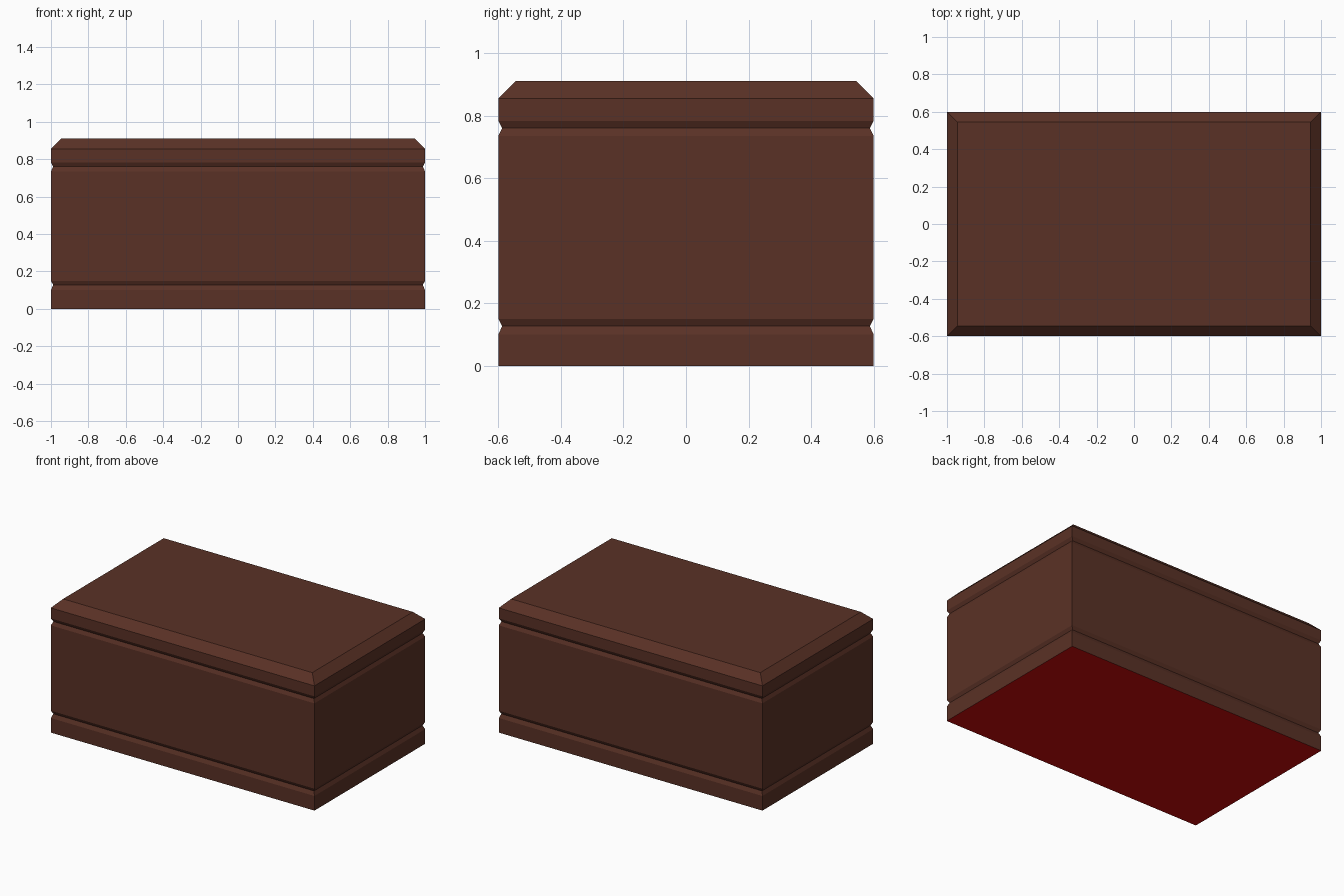
import bpy
import bmesh

if "Cube" in bpy.data.objects:
    bpy.data.objects.remove(bpy.data.objects["Cube"])

HALF_X, HALF_Y = 1.0, 0.6
GROOVE = 0.012


def material(name, color):
    m = bpy.data.materials.new(name)
    m.diffuse_color = (*color, 1.0)
    m.use_nodes = True
    m.node_tree.nodes["Principled BSDF"].inputs["Base Color"].default_value = m.diffuse_color
    return m


wood = material("dark brown wood", (0.102, 0.031, 0.019))
red = material("red lining", (0.6, 0.003, 0.003))


def stacked_box(name, profile, cap_bottom=False, cap_top=False):
    """Loft rectangular rings given as (inset, height) pairs."""
    bm = bmesh.new()
    rings = []
    for inset, z in profile:
        x, y = HALF_X - inset, HALF_Y - inset
        rings.append([bm.verts.new((sx * x, sy * y, z))
                      for sx, sy in ((-1, -1), (1, -1), (1, 1), (-1, 1))])
    for low, high in zip(rings, rings[1:]):
        for i in range(4):
            j = (i + 1) % 4
            bm.faces.new((low[i], low[j], high[j], high[i]))
    if cap_bottom:
        bm.faces.new(rings[0][::-1])
    if cap_top:
        bm.faces.new(rings[-1])
    mesh = bpy.data.meshes.new(name)
    mesh.materials.append(wood)
    mesh.materials.append(red)
    bm.to_mesh(mesh)
    bm.free()
    # faces pointing straight down get the red underside colour
    for p in mesh.polygons:
        p.material_index = 1 if p.normal.z < -0.99 else 0
    obj = bpy.data.objects.new(name, mesh)
    bpy.context.collection.objects.link(obj)
    return obj


# plinth with the red underside, up to the lower groove
stacked_box("base_plinth", [(0, 0), (0, 0.10), (GROOVE, 0.127)], cap_bottom=True)

# main chest body between the two grooves
stacked_box("chest_body", [(GROOVE, 0.127), (0, 0.15), (0, 0.735), (GROOVE, 0.76)])

# lid with chamfered top edge
stacked_box("lid", [(GROOVE, 0.76), (0, 0.783), (0, 0.855), (0.055, 0.91)], cap_top=True)
